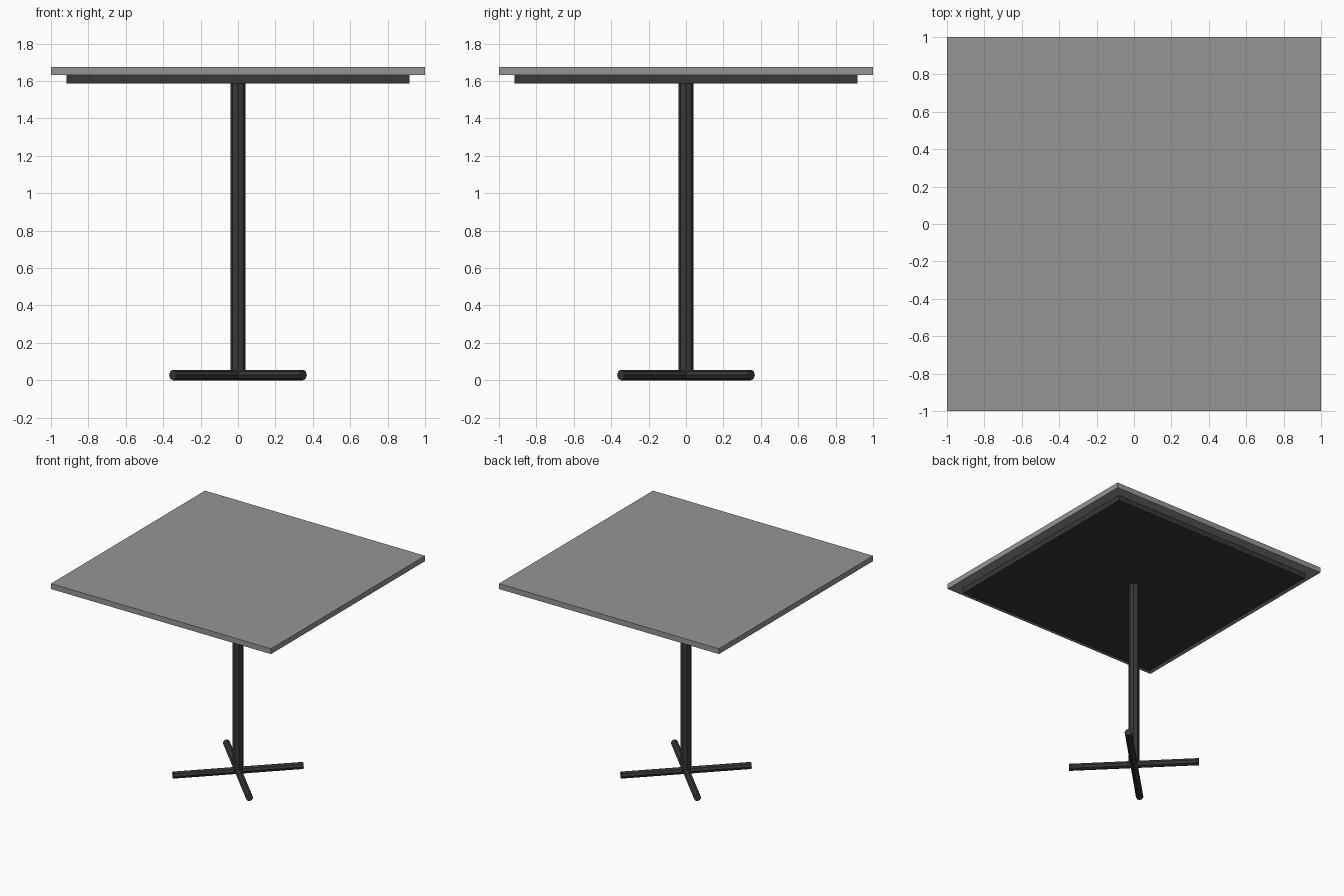
import bpy
from math import pi

if "Cube" in bpy.data.objects:
    bpy.data.objects.remove(bpy.data.objects["Cube"])


def grey(name, v):
    m = bpy.data.materials.new(name)
    m.diffuse_color = (v, v, v, 1)
    m.use_nodes = True
    m.node_tree.nodes["Principled BSDF"].inputs["Base Color"].default_value = m.diffuse_color
    return m


light = grey("light_grey", 0.3)
dark = grey("dark_grey", 0.04)


def slab(name, half, z0, z1, mat):
    bpy.ops.mesh.primitive_cube_add(size=1, location=(0, 0, (z0 + z1) / 2))
    o = bpy.context.object
    o.name = name
    o.scale = (2 * half, 2 * half, z1 - z0)
    bpy.ops.object.transform_apply(location=False, rotation=False, scale=True)
    o.data.materials.append(mat)


def rod(name, radius, length, z, rotation=(0, 0, 0)):
    bpy.ops.mesh.primitive_cylinder_add(vertices=8, radius=radius, depth=length,
                                        location=(0, 0, z), rotation=rotation)
    o = bpy.context.object
    o.name = name
    o.data.materials.append(dark)


# Square top and the smaller panel under it
slab("table_top", 1.0, 1.632, 1.676, light)
slab("under_panel", 0.917, 1.588, 1.632, dark)

# Central eight-sided post
rod("post", 0.04, 1.56, 0.028 + 0.78)

# Two crossed diagonal foot bars
for i, angle in enumerate((pi / 4, 3 * pi / 4)):
    rod(f"foot_bar_{i + 1}", 0.028, 0.985, 0.028, (pi / 2, 0, angle))
